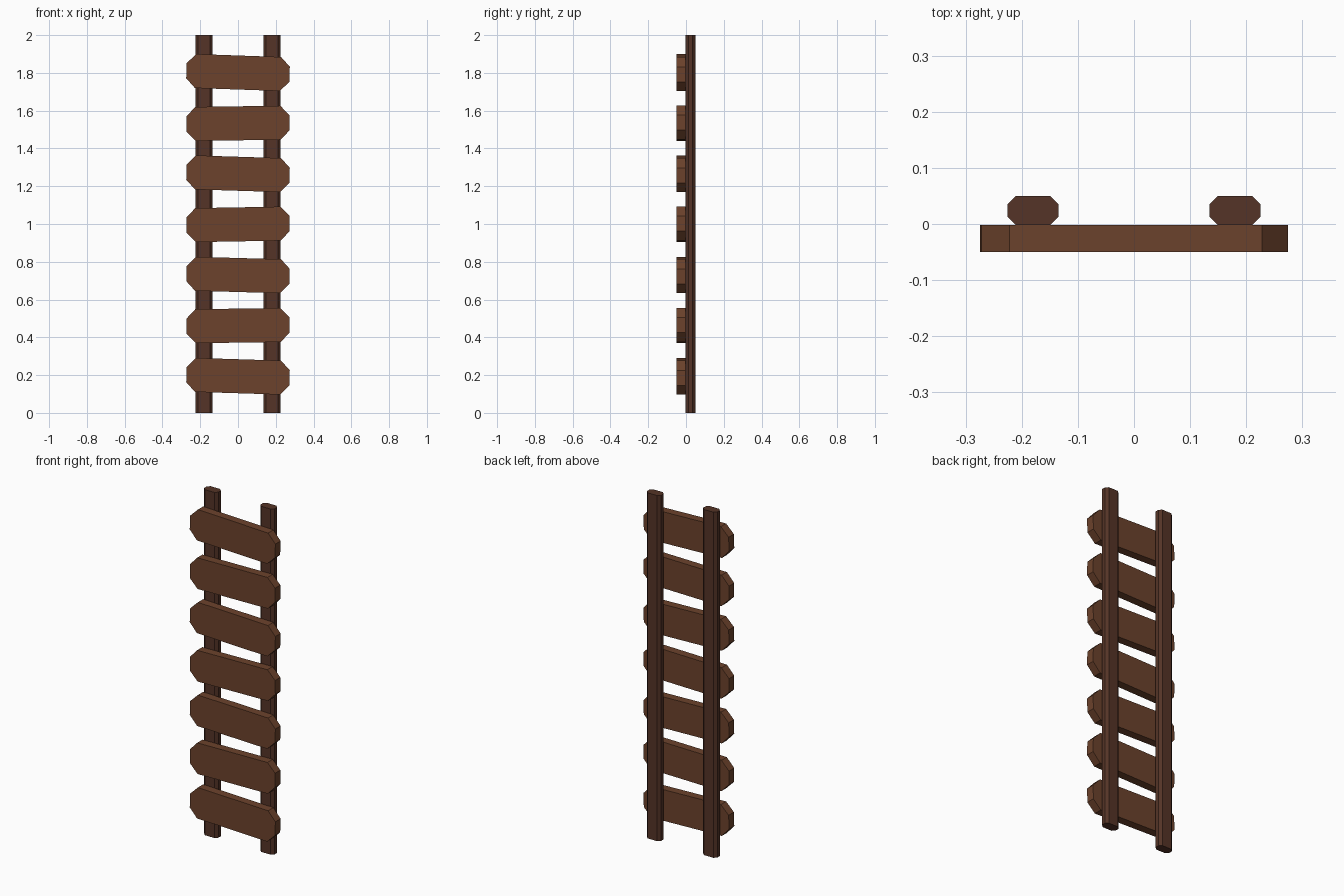
import bpy, bmesh
from math import radians
from mathutils import Matrix

if "Cube" in bpy.data.objects:
    bpy.data.objects.remove(bpy.data.objects["Cube"])


def material(name, rgb):
    m = bpy.data.materials.new(name)
    m.diffuse_color = (*rgb, 1)
    m.use_nodes = True
    m.node_tree.nodes["Principled BSDF"].inputs["Base Color"].default_value = m.diffuse_color
    return m


def octagon(w, h, cx, cy):
    """Rectangle of half sizes w, h with cut corners."""
    return [(w, h - cy), (w - cx, h), (cx - w, h), (-w, h - cy),
            (-w, cy - h), (cx - w, -h), (w - cx, -h), (w, cy - h)]


def prism(name, profile, length, matrix, mat):
    """Extrude a flat profile along local z and place it."""
    bm = bmesh.new()
    face = bm.faces.new([bm.verts.new((x, y, 0)) for x, y in profile])
    ext = bmesh.ops.extrude_face_region(bm, geom=[face])
    verts = [v for v in ext["geom"] if isinstance(v, bmesh.types.BMVert)]
    bmesh.ops.translate(bm, verts=verts, vec=(0, 0, length))
    bm.transform(matrix)
    bmesh.ops.recalc_face_normals(bm, faces=bm.faces)
    me = bpy.data.meshes.new(name)
    bm.to_mesh(me)
    bm.free()
    me.materials.append(mat)
    ob = bpy.data.objects.new(name, me)
    bpy.context.collection.objects.link(ob)


rail_wood = material("rail_wood", (0.09, 0.034, 0.02))
plank_wood = material("plank_wood", (0.15, 0.055, 0.025))

# Two upright rails at the back
for side, x in (("left", -0.18), ("right", 0.18)):
    prism(side + "_rail", octagon(0.0455, 0.026, 0.015, 0.015), 2.0,
          Matrix.Translation((x, 0.024, 0)), rail_wood)

# Seven planks across the front, nailed on with alternating slight tilts
plank = octagon(0.273, 0.09, 0.048, 0.05)
tilts = [1.8, -0.8, 1.6, -1.0, 1.8, -0.8, 2.0]
heights = [0.194, 0.462, 0.730, 0.998, 1.266, 1.533, 1.802]
for i, (z, tilt) in enumerate(zip(heights, tilts)):
    place = (Matrix.Translation((0, -0.002, z))
             @ Matrix.Rotation(radians(tilt), 4, 'Y')
             @ Matrix.Rotation(radians(90), 4, 'X'))
    prism(f"plank_{i + 1}", plank, 0.048, place, plank_wood)
